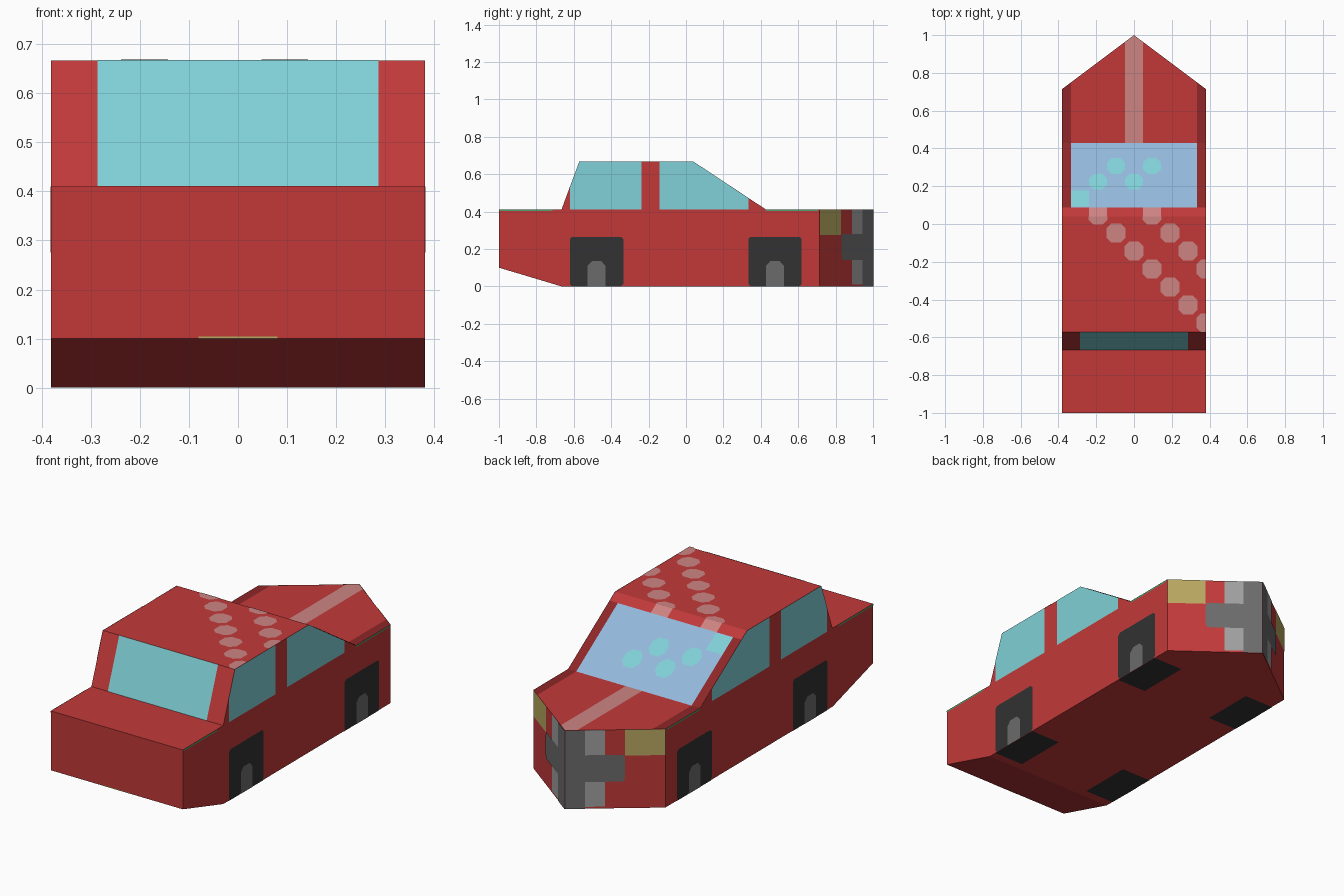
import bpy, bmesh
from mathutils import Vector

if "Cube" in bpy.data.objects:
    bpy.data.objects.remove(bpy.data.objects["Cube"])

def material(name, rgb):
    lin = [((v / 255 + 0.055) / 1.055) ** 2.4 if v > 10 else v / 3295 for v in rgb]
    m = bpy.data.materials.new(name)
    m.diffuse_color = (*lin, 1)
    m.use_nodes = True
    m.node_tree.nodes["Principled BSDF"].inputs["Base Color"].default_value = m.diffuse_color
    return m

red = material("red paint", (194, 57, 57))
dark_red = material("dark red trim", (142, 38, 40))
cyan = material("cyan glass", (128, 209, 215))
blue = material("pale blue windscreen", (146, 184, 218))
pink = material("faded pink stripe", (205, 132, 130))
yellow = material("dull yellow lamp", (184, 168, 97))
black = material("tyre black", (50, 50, 50))
grey = material("mid grey", (107, 107, 107))
light_grey = material("light grey", (160, 160, 160))
green = material("green edge", (76, 165, 110))

W, BELT, ROOF = 0.381, 0.41, 0.667     # half width, hood height, roof height
NOSE = 0.714                           # y where the pointed end begins
C = 2 / 21                             # cell size of the painted pattern

def finish(bm, name, mat):
    me = bpy.data.meshes.new(name)
    bm.to_mesh(me)
    bm.free()
    me.materials.append(mat)
    ob = bpy.data.objects.new(name, me)
    bpy.context.collection.objects.link(ob)
    return ob

# Car body: side profile extruded across, then the end cut to a point
profile = [(-1, 0.1), (-0.666, 0), (1, 0), (1, BELT), (0.429, BELT),
           (0.04, ROOF), (-0.571, ROOF), (-0.666, BELT), (-1, BELT)]
bm = bmesh.new()
face = bm.faces.new([bm.verts.new((-W, y, z)) for y, z in profile])
ext = bmesh.ops.extrude_face_region(bm, geom=[face])["geom"]
bmesh.ops.translate(bm, vec=(2 * W, 0, 0), verts=[v for v in ext if isinstance(v, bmesh.types.BMVert)])
if not any(len(f.verts) == 9 and f.calc_center_median().x < -W + 0.01 for f in bm.faces):
    bm.faces.new([v for v in bm.verts if v.co.x < 0])
for s in (1, -1):
    bmesh.ops.bisect_plane(bm, geom=bm.verts[:] + bm.edges[:] + bm.faces[:], plane_co=(0, 1, 0),
                           plane_no=(s * (1 - NOSE), W, 0), clear_outer=True)
    bmesh.ops.holes_fill(bm, edges=[e for e in bm.edges if e.is_boundary], sides=0)
bmesh.ops.remove_doubles(bm, verts=bm.verts[:], dist=1e-4)
bmesh.ops.recalc_face_normals(bm, faces=bm.faces[:])
finish(bm, "car_body", red)

# Surfaces the painted plates lie on
def side(p): return Vector((W, p[0], p[1]))
def flat(z): return lambda p: Vector((p[0], p[1], z))
def slope(p): return Vector((p[0], p[1], ROOF - (p[1] - 0.04) * (ROOF - BELT) / 0.389))
def rear(p): return Vector((p[0], -0.666 + (p[1] - BELT) * 0.095 / (ROOF - BELT), p[1]))
def nose(p): return Vector((W * (1 - p[0]), NOSE + (1 - NOSE) * p[0], p[1]))
def front(p): return Vector((p[0], -1, p[1]))

def rect(a, b, c, d):
    return [(a, c), (b, c), (b, d), (a, d)]

def cell(x, y, sx=C, sy=C, k=0.025):
    """Rectangle with clipped corners around a centre."""
    a, b = sx / 2, sy / 2
    return [(x - a, y - b + k), (x - a + k, y - b), (x + a - k, y - b), (x + a, y - b + k),
            (x + a, y + b - k), (x + a - k, y + b), (x - a + k, y + b), (x - a, y + b - k)]

def plates(name, mat, surface, shapes, mirror=False, lift=0.0015):
    """Thin painted plates, facing outward, optionally on both sides."""
    bm = bmesh.new()
    for shape in shapes:
        for s in ((1, -1) if mirror else (1,)):
            pts = [surface(p) for p in shape]
            for p in pts:
                p.x *= s
            f = bm.faces.new([bm.verts.new(p) for p in pts])
            f.normal_update()
            if f.normal.dot(f.calc_center_median() - Vector((0, 0.1, 0.25))) < 0:
                f.normal_flip()
            n = f.normal.copy()
            for v in f.verts:
                v.co += n * lift
    return finish(bm, name, mat)

# Glass
plates("side_windows", cyan, side, [
    [(-0.619, BELT), (-0.238, BELT), (-0.238, ROOF), (-0.571, ROOF), (-0.619, 0.537)],
    [(-0.143, BELT), (0.333, BELT), (0.333, 0.473), (0.04, ROOF), (-0.143, ROOF)]], True)
plates("sloped_front_window", cyan, rear, [rect(-3 * C, 3 * C, BELT, ROOF)])
plates("windscreen", blue, slope, [rect(-3.5 * C, 3.5 * C, 0.086, 0.429)])
plates("windscreen_spots", cyan, slope,
       [cell(x * C, y, C, 0.084) for x, y in ((1, 0.305), (-1, 0.305), (-2, 0.222), (0, 0.222))]
       + [rect(-3.5 * C, -2.5 * C, 0.09, 0.175)], lift=0.003)

# Dark trim along windscreen and hood edges
plates("windscreen_trim", dark_red, slope, [rect(3.5 * C, W, 0.086, 0.429)], True)
plates("hood_trim", dark_red, flat(BELT),
       [[(3.5 * C, 0.429), (W, 0.429), (W, NOSE), (3.5 * C, 0.749)]], True)

# Stripes on hood and roof
h = C / 2
plates("hood_stripe", pink, flat(BELT),
       [[(-h, 0.429), (h, 0.429), (h, 0.964), (0, 1), (-h, 0.964)]])
steps = []
for start, count in ((-2, 7), (1, 4)):
    for i in range(count):
        pts = cell((start + i) * C, 0.048 - i * C, C * 1.06, C * 1.06)
        steps.append([(min(x, W), min(y, 0.04)) for x, y in pts])
plates("roof_stripes", pink, flat(ROOF), steps)
plates("roof_stripe_ends", pink, slope, [rect(x * C - h, x * C + h, 0.04, 0.086) for x in (-2, 1)])

# Wheels: painted on the sides and underneath
wheel_y = (-0.478, 0.476)
plates("wheels", black, side, [cell(y, 0.1325, 3 * C, 0.265, 0.012) for y in wheel_y], True)
plates("wheel_bottoms", black, flat(0), [rect(0.21, W, y - 1.5 * C, y + 1.5 * C) for y in wheel_y], True)
plates("wheel_hubs", grey, side,
       [[(y - h, 0), (y + h, 0), (y + h, 0.11), (y + 0.025, 0.135), (y - 0.025, 0.135), (y - h, 0.11)]
        for y in wheel_y], True, 0.003)

# Pointed end: lamps and grille
plates("lamps", yellow, nose, [rect(0, 0.4, 0.275, BELT)], True)
plates("grille_bars", light_grey, nose, [rect(0.6, 0.8, 0.01, BELT)], True)
plates("grille", grey, nose, [rect(0.8, 1, 0, BELT), cell(0.61, 0.21, 0.42, 0.14, 0.02)], True, 0.0025)

# Thin edge lines
plates("belt_edges", green, side, [rect(-1, -0.714, 0.402, BELT), rect(0.429, 0.705, 0.402, BELT)], True)
plates("front_plate_line", yellow, front, [rect(-0.08, 0.08, 0.1, 0.104)], lift=0.001)
